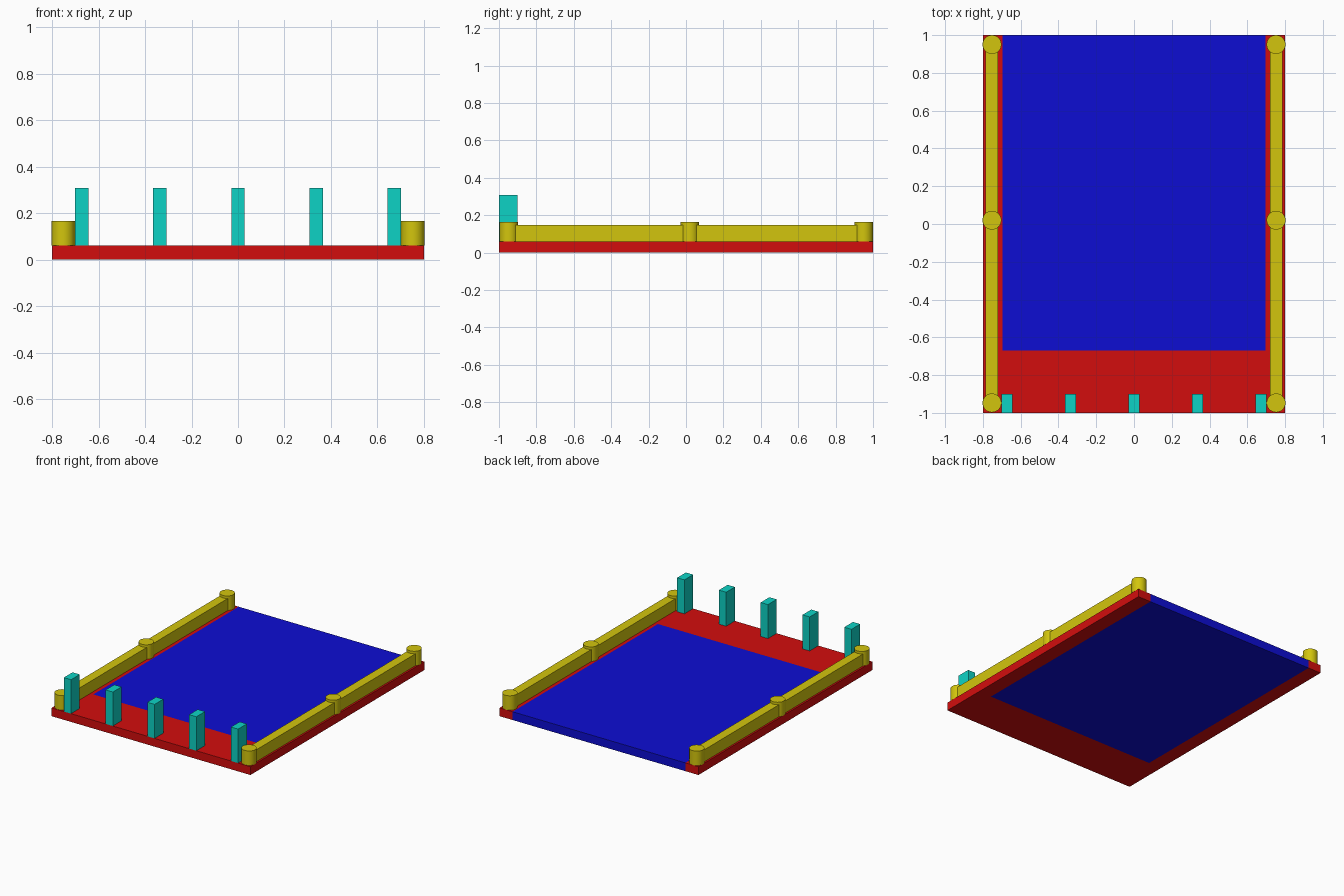
import bpy
import math

cube = bpy.data.objects.get("Cube")
if cube:
    bpy.data.objects.remove(cube, do_unlink=True)

DECK_TOP = 0.06


def material(name, rgb):
    mat = bpy.data.materials.new(name)
    mat.use_nodes = True
    colour = (*rgb, 1.0)
    mat.diffuse_color = colour
    mat.node_tree.nodes["Principled BSDF"].inputs["Base Color"].default_value = colour
    return mat


red = material("red", (0.65, 0.004, 0.004))
blue = material("blue", (0.004, 0.004, 0.65))
yellow = material("yellow", (0.65, 0.56, 0.004))
teal = material("teal", (0.004, 0.65, 0.56))


def box(name, mat, x, y, z):
    """Box spanning the given (low, high) ranges."""
    spans = (x, y, z)
    bpy.ops.mesh.primitive_cube_add(size=1, location=[(a + b) / 2 for a, b in spans])
    obj = bpy.context.object
    obj.name = name
    obj.scale = [b - a for a, b in spans]
    bpy.ops.object.transform_apply(location=False, rotation=False, scale=True)
    obj.data.materials.append(mat)
    return obj


def post(name, x, y):
    """Round smooth-sided fence post standing on the deck."""
    height = 0.105
    bpy.ops.mesh.primitive_cylinder_add(
        vertices=32, radius=0.05, depth=height, location=(x, y, DECK_TOP + height / 2))
    obj = bpy.context.object
    obj.name = name
    obj.data.materials.append(yellow)
    bpy.ops.object.shade_smooth_by_angle(angle=math.radians(30))


# Deck: blue panel framed by a red front strip and side strips
deck = (0, DECK_TOP)
box("deck_panel", blue, (-0.695, 0.695), (-0.67, 1), deck)
box("front_strip", red, (-0.8, 0.8), (-1, -0.67), deck)

# Side strips, rails and round posts
for side, s in (("left", 1), ("right", -1)):
    box(f"{side}_strip", red, sorted((s * 0.695, s * 0.8)), (-0.67, 1), deck)
    box(f"{side}_rail", yellow, sorted((s * 0.72, s * 0.787)), (-0.945, 0.95),
        (DECK_TOP, 0.147))
    for place, y in (("front", -0.947), ("middle", 0.02), ("back", 0.95)):
        post(f"{side}_{place}_post", s * 0.752, y)

# Row of square bollards along the front edge
for i in range(-2, 3):
    x = i * 0.336
    box(f"bollard_{i + 3}", teal, (x - 0.029, x + 0.029), (-1, -0.9), (DECK_TOP, 0.307))
